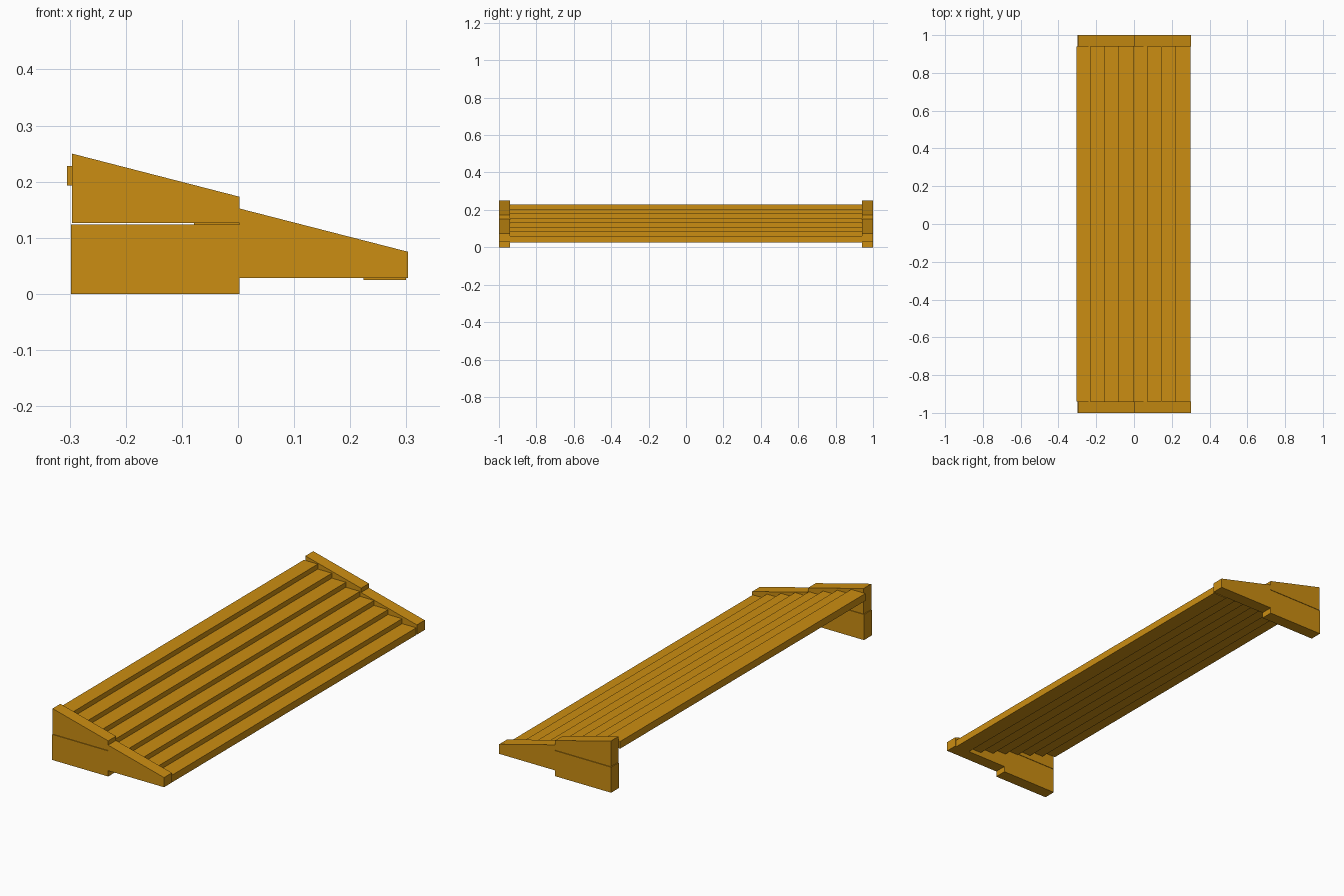
import bpy, bmesh

if "Cube" in bpy.data.objects:
    bpy.data.objects.remove(bpy.data.objects["Cube"])

mat = bpy.data.materials.new("amber_paint")
mat.diffuse_color = (0.6, 0.27, 0.006, 1)
mat.use_nodes = True
mat.node_tree.nodes["Principled BSDF"].inputs["Base Color"].default_value = mat.diffuse_color


def extrude_profile(name, points, y0, y1):
    """Extrude an xz outline from y0 to y1."""
    bm = bmesh.new()
    face = bm.faces.new([bm.verts.new((x, y0, z)) for x, z in points])
    new = bmesh.ops.extrude_face_region(bm, geom=[face])["geom"]
    verts = [v for v in new if isinstance(v, bmesh.types.BMVert)]
    bmesh.ops.translate(bm, verts=verts, vec=(0, y1 - y0, 0))
    bmesh.ops.recalc_face_normals(bm, faces=bm.faces[:])
    mesh = bpy.data.meshes.new(name)
    bm.to_mesh(mesh)
    bm.free()
    mesh.materials.append(mat)
    obj = bpy.data.objects.new(name, mesh)
    bpy.context.collection.objects.link(obj)
    return obj


# End supports: stepped lower bracket and sloped upper block at each end
lower = [(-0.298, 0), (0.003, 0), (0.003, 0.028), (0.303, 0.028),
         (0.303, 0.075), (0.003, 0.152), (0.003, 0.124), (-0.298, 0.124)]
upper = [(-0.296, 0.126), (0.003, 0.126), (0.003, 0.173), (-0.296, 0.25)]
for side, y0, y1 in (("front", -1.0, -0.94), ("back", 0.94, 1.0)):
    extrude_profile(f"{side}_lower_bracket", lower, y0, y1)
    extrude_profile(f"{side}_upper_block", upper, y0, y1)

# Eight flat slats stepping down along x
pitch, drop, thick = 0.0755, 0.024, 0.035
for i in range(8):
    x, z = -0.305 + i * pitch, 0.193 - i * drop
    extrude_profile(f"slat_{i + 1}",
                    [(x, z), (x + pitch, z), (x + pitch, z + thick), (x, z + thick)],
                    -0.94, 0.94)
